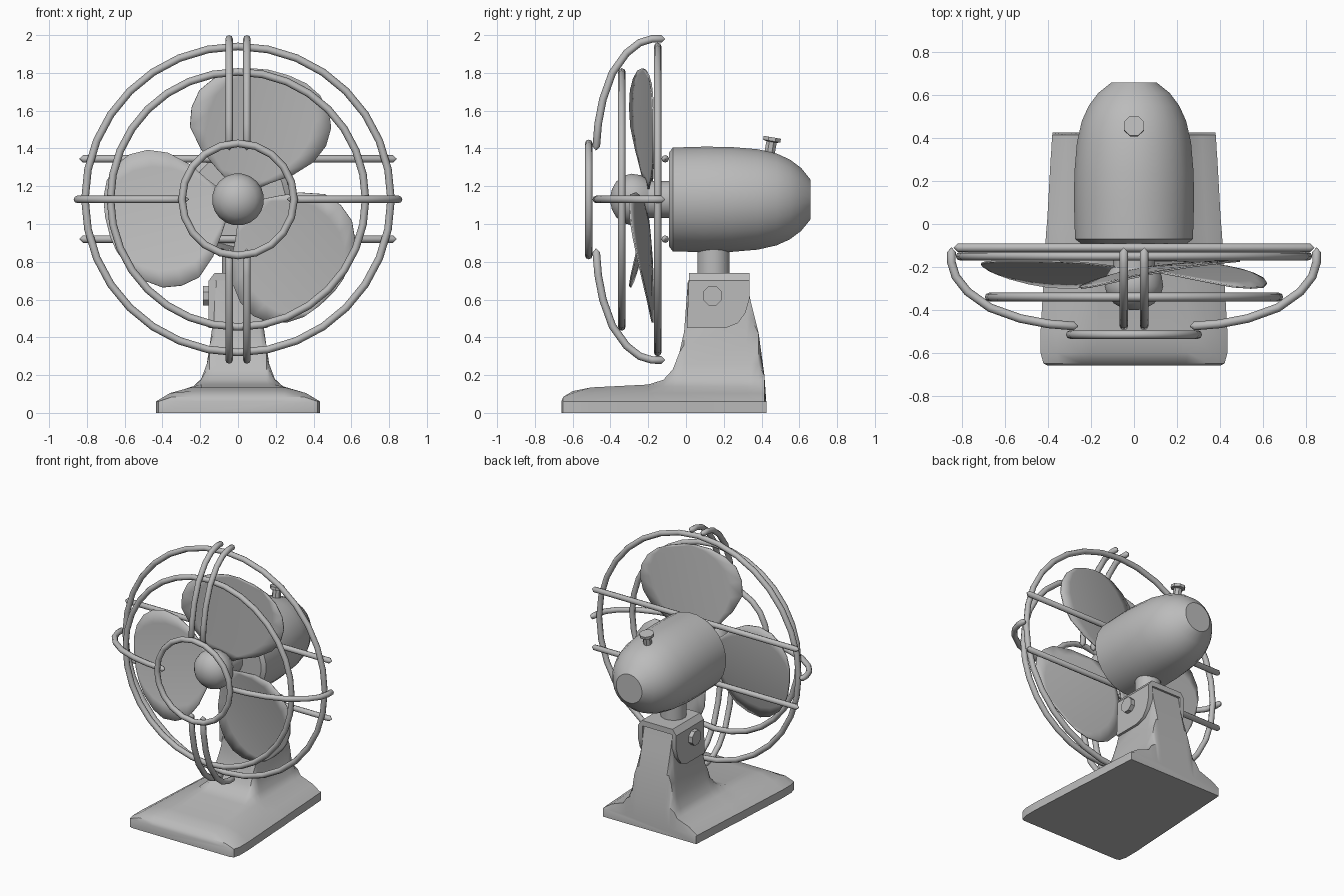
import bpy, bmesh
from math import sin, cos, pi, radians
from mathutils import Matrix, Vector

if "Cube" in bpy.data.objects:
    bpy.data.objects.remove(bpy.data.objects["Cube"])

grey = bpy.data.materials.new("light_grey")
grey.use_nodes = True
grey.diffuse_color = (0.5, 0.5, 0.5, 1)
grey.node_tree.nodes["Principled BSDF"].inputs["Base Color"].default_value = (0.5, 0.5, 0.5, 1)

AXIS_Z = 1.13          # height of the fan axis
WIRE = 0.02            # guard wire radius
ALONG_Y = Matrix.Rotation(-pi / 2, 4, "X")
ALONG_X = Matrix.Rotation(pi / 2, 4, "Y")


def finish(obj, angle=35):
    bpy.ops.object.select_all(action="DESELECT")
    obj.select_set(True)
    bpy.context.view_layer.objects.active = obj
    if obj.type == "CURVE":
        bpy.ops.object.convert(target="MESH")
        obj = bpy.context.object
    obj.data.materials.clear()
    obj.data.materials.append(grey)
    bpy.ops.object.shade_smooth_by_angle(angle=radians(angle))
    return obj


def add_mesh(name, bm, angle=35):
    bmesh.ops.recalc_face_normals(bm, faces=bm.faces)
    mesh = bpy.data.meshes.new(name)
    bm.to_mesh(mesh)
    bm.free()
    obj = bpy.data.objects.new(name, mesh)
    bpy.context.collection.objects.link(obj)
    return finish(obj, angle)


def loft(name, rings, closed=True, caps=True, angle=35):
    """Skin a list of equally long point rows."""
    bm = bmesh.new()
    rows = [[bm.verts.new(p) for p in ring] for ring in rings]
    n = len(rows[0])
    for a, b in zip(rows, rows[1:]):
        for i in range(n if closed else n - 1):
            j = (i + 1) % n
            bm.faces.new((a[i], a[j], b[j], b[i]))
    if caps:
        bm.faces.new(rows[0])
        bm.faces.new(rows[-1])
    return add_mesh(name, bm, angle)


def lathe(name, profile, place, sides=16, angle=35):
    """Turn (distance along axis, radius) pairs."""
    turns = [2 * pi * (i + 0.5) / sides for i in range(sides)]
    return loft(name, [[place @ Vector((r * cos(t), r * sin(t), d)) for t in turns]
                       for d, r in profile], angle=angle)


def tube(name, points, cyclic=False):
    """Wire along a path; open wires get pointed ends."""
    pts = [Vector(p) for p in points]
    radii = [1.0] * len(pts)
    if not cyclic:
        tip = lambda a, b: a + (a - b).normalized() * WIRE
        pts = [tip(pts[0], pts[1])] + pts + [tip(pts[-1], pts[-2])]
        radii = [0.05] + radii + [0.05]
    curve = bpy.data.curves.new(name, "CURVE")
    curve.dimensions = "3D"
    curve.bevel_depth = WIRE
    curve.bevel_resolution = 2
    spline = curve.splines.new("POLY")
    spline.points.add(len(pts) - 1)
    for sp, p, r in zip(spline.points, pts, radii):
        sp.co = (*p, 1)
        sp.radius = r
    spline.use_cyclic_u = cyclic
    obj = bpy.data.objects.new(name, curve)
    bpy.context.collection.objects.link(obj)
    return finish(obj, 50)


# Stand: one flared cross-section, clipped to the side outline at each station
section = [(.435, 0), (.435, .06), (.36, .105), (.25, .14), (.195, .18), (.165, .26),
           (.15, .36), (.13, .5), (.115, .7)]
outline = [(-.66, .06, .92), (-.65, .085, .97), (-.6, .115, 1), (-.5, .135, 1), (-.2, .15, .96),
           (-.12, .175, .95), (-.07, .23, .945), (-.035, .32, .94), (-.01, .43, .935),
           (.01, .7, .93), (.32, .7, .89), (.345, .58, .885), (.385, .42, .88),
           (.415, .2, .875), (.425, .06, .87)]
rings = []
for y, h, w in outline:
    half = [(x * (w if x > .2 else 1), y, min(z, h)) for x, z in section]
    rings.append(half + [(-x, y, z) for x, y, z in reversed(half)])
loft("stand", rings, angle=40)

# Tilt bracket: chamfered top plate, two cheeks and two bolts
roof = [(-.155, .7), (-.125, .74), (.125, .74), (.155, .7)]
loft("bracket_top", [[(x, y, z) for x, z in roof] for y in (.015, .335)])
cheek = [(.015, .7), (.335, .7), (.335, .6), (.315, .53), (.275, .475), (.21, .45), (.005, .45)]
for side, label in ((1, "left"), (-1, "right")):
    loft(label + "_bracket_cheek", [[(side * x, y, z) for y, z in cheek] for x in (.12, .155)])
    lathe(label + "_tilt_bolt", [(side * .15, .055), (side * .185, .055)],
          Matrix.Translation((0, .14, .62)) @ ALONG_X, 8)

# Neck, motor housing and oscillation knob
lathe("neck", [(.7, .087), (.92, .087)], Matrix.Translation((0, .145, 0)))
fan_axis = Matrix.Translation((0, 0, AXIS_Z)) @ ALONG_Y
lathe("motor_housing", [(-.09, .25), (-.07, .277), (.1, .282), (.24, .28), (.38, .268), (.48, .245),
                        (.55, .213), (.61, .168), (.66, .105)], fan_axis, 24, 32)
knob_place = Matrix.Translation((0, .445, 1.39)) @ Matrix.Rotation(radians(-10), 4, "X")
lathe("knob", [(-.04, .03), (.045, .03), (.05, .05), (.07, .05)], knob_place, 8)

# Shaft and rounded hub
lathe("shaft", [(-.25, .1), (-.08, .1)], fan_axis)
lathe("hub", [(-.4, .02), (-.392, .055), (-.37, .095), (-.335, .125), (-.29, .138),
              (-.24, .13), (-.2, .105)], fan_axis, 20, 45)

# Three pitched blades: (radius, leading edge, trailing edge) rows
blade_rows = [(.08, -.08, .08), (.13, -.16, .14), (.2, -.26, .24), (.3, -.35, .33), (.4, -.37, .37),
              (.5, -.355, .37), (.58, -.3, .335), (.65, -.21, .265), (.69, -.11, .18), (.705, -.03, .08)]
COLUMNS = 8
for k in range(3):
    t = radians(74 + 120 * k)
    rows = []
    for u, lead, trail in blade_rows:
        row = []
        for i in range(COLUMNS + 1):
            v = lead + (trail - lead) * i / COLUMNS
            depth = -.235 + .17 * v + .025 * (1 - (v / .37) ** 2)
            row.append((u * cos(t) + v * sin(t), depth, AXIS_Z + u * sin(t) - v * cos(t)))
        rows.append(row)
    blade = loft(f"blade_{k + 1}", rows, closed=False, caps=False, angle=40)
    solid = blade.modifiers.new("thickness", "SOLIDIFY")
    solid.thickness = .008
    solid.offset = 0

# Guard rings
for name, y, radius, count in (("rear_ring", -.15, .81, 32), ("middle_ring", -.34, .675, 32),
                               ("front_ring", -.515, .297, 20)):
    tube(name, [(radius * cos(2 * pi * i / count), y, AXIS_Z + radius * sin(2 * pi * i / count))
                for i in range(count)], cyclic=True)

# Curved guard wires: pairs above and below, one on each side
bow = [(-.13, .85), (-.18, .85), (-.245, .83), (-.315, .775), (-.39, .67), (-.44, .53),
       (-.465, .4), (-.475, .28)]
for s, label in ((1, "upper"), (-1, "lower")):
    for x, hand in ((.047, "left"), (-.047, "right")):
        tube(f"{label}_{hand}_guard_wire", [(x, y, AXIS_Z + s * r) for y, r in bow])
for s, label in ((1, "left"), (-1, "right")):
    tube(label + "_side_guard_wire", [(s * r, y, AXIS_Z) for y, r in bow])

# Straight bars joining the guard to the motor
for z, label in ((1.345, "upper"), (.92, "lower")):
    tube(label + "_rear_bar", [(-.82, -.11, z), (.82, -.11, z)])
